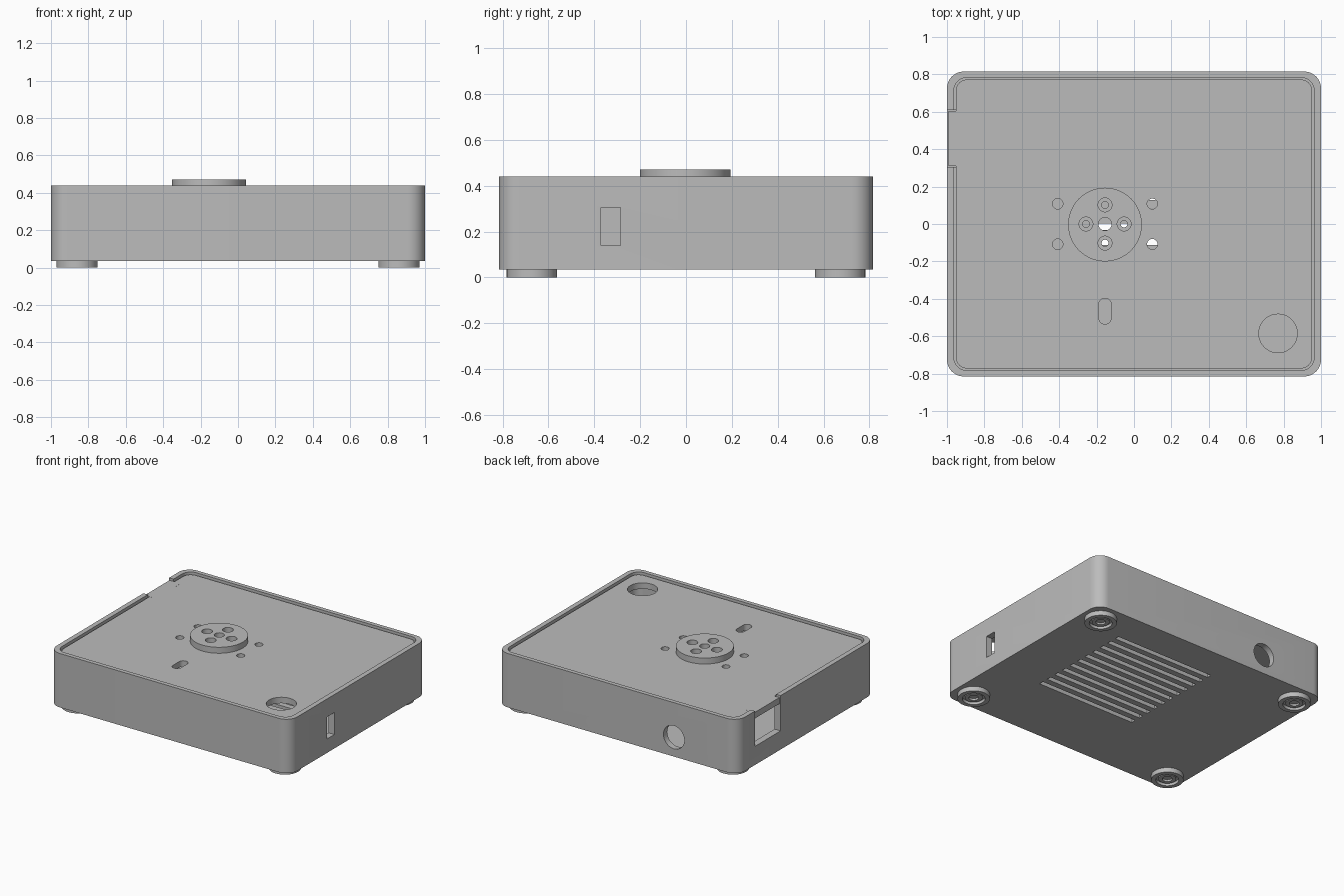
import bpy, bmesh, math
from mathutils import Matrix

if "Cube" in bpy.data.objects:
    bpy.data.objects.remove(bpy.data.objects["Cube"])

grey = bpy.data.materials.new("plain_grey")
grey.diffuse_color = (0.5, 0.5, 0.5, 1)
grey.use_nodes = True
grey.node_tree.nodes["Principled BSDF"].inputs["Base Color"].default_value = grey.diffuse_color


def prism(name, pts, z0, z1):
    """Extrude a closed counter-clockwise outline from z0 to z1."""
    bm = bmesh.new()
    lo = [bm.verts.new((x, y, z0)) for x, y in pts]
    hi = [bm.verts.new((x, y, z1)) for x, y in pts]
    n = len(pts)
    bm.faces.new(lo[::-1])
    bm.faces.new(hi)
    for i in range(n):
        j = (i + 1) % n
        bm.faces.new((lo[i], lo[j], hi[j], hi[i]))
    me = bpy.data.meshes.new(name)
    bm.to_mesh(me)
    bm.free()
    me.materials.append(grey)
    ob = bpy.data.objects.new(name, me)
    bpy.context.collection.objects.link(ob)
    return ob


def rounded(x0, x1, y0, y1, r, seg=10):
    pts = []
    for k, (cx, cy) in enumerate(((x1 - r, y1 - r), (x0 + r, y1 - r),
                                  (x0 + r, y0 + r), (x1 - r, y0 + r))):
        for i in range(seg + 1):
            a = math.pi / 2 * (k + i / seg)
            pts.append((cx + r * math.cos(a), cy + r * math.sin(a)))
    return pts


def circle(x, y, r, n=40):
    return [(x + r * math.cos(2 * math.pi * i / n), y + r * math.sin(2 * math.pi * i / n))
            for i in range(n)]


def rect(x0, x1, y0, y1):
    return [(x0, y0), (x1, y0), (x1, y1), (x0, y1)]


def boolean(ob, tools, op='DIFFERENCE'):
    """Apply each tool to ob in turn, then remove the tools."""
    for t in tools:
        m = ob.modifiers.new("cut", 'BOOLEAN')
        m.operation, m.object, m.solver = op, t, 'EXACT'
    bpy.context.view_layer.update()
    dg = bpy.context.evaluated_depsgraph_get()
    me = bpy.data.meshes.new_from_object(ob.evaluated_get(dg))
    ob.modifiers.clear()
    ob.data = me
    for t in tools:
        bpy.data.objects.remove(t)


def hole(pts, z0, z1):
    return prism("cutter", pts, z0, z1)


# Case: rounded tray with a step for the lid
case = prism("case", rounded(-1, 1, -0.815, 0.815, 0.09), 0.035, 0.44)
tools = [hole(rounded(-0.95, 0.95, -0.77, 0.77, 0.06), 0.075, 0.5),
         hole(rounded(-0.963, 0.963, -0.783, 0.783, 0.07), 0.385, 0.5),
         hole(rect(-1.1, -0.9, 0.305, 0.61), 0.175, 0.55),      # left window
         hole(rect(0.9, 1.1, -0.37, -0.285), 0.14, 0.305)]      # right slot
port = hole(circle(0, 0, 0.087), -0.1, 0.1)                      # round back port
port.data.transform(Matrix.Translation((-0.47, 0.815, 0.18)) @ Matrix.Rotation(math.pi / 2, 4, 'X'))
tools.append(port)
for k in range(11):                                              # floor vents
    y = 0.545 - 0.08 * k
    tools.append(hole(rect(-0.21, 0.61, y - 0.0175, y + 0.0175), 0, 0.1))
boolean(case, tools)

# Lid with a tab filling the top of the left window
DX = -0.155
lid = prism("lid", rounded(-0.953, 0.953, -0.773, 0.773, 0.062), 0.38, 0.425)
boolean(lid, [prism("tab", rect(-0.993, -0.9, 0.31, 0.605), 0.379, 0.4252)], 'UNION')
ring = [(DX + 0.102, 0), (DX - 0.102, 0), (DX, 0.102), (DX, -0.102)]
tools = [hole(circle(0.77, -0.585, 0.103), 0.3, 0.5),
         hole(rounded(DX - 0.033, DX + 0.033, -0.535, -0.397, 0.0329), 0.3, 0.5),
         hole(circle(DX, 0, 0.035), 0.3, 0.5)]
tools += [hole(circle(DX + sx * 0.253, sy * 0.108, 0.028), 0.3, 0.5)
          for sx in (-1, 1) for sy in (-1, 1)]
tools += [hole(circle(x, y, 0.018), 0.3, 0.5) for x, y in ring]
boolean(lid, tools)

# Raised mounting disc with counterbored holes
disc = prism("mounting_disc", circle(DX, -0.003, 0.197, 64), 0.425, 0.47)
boolean(disc, [hole(circle(DX, 0, 0.035), 0.3, 0.6)]
        + [hole(circle(x, y, 0.037), 0.435, 0.6) for x, y in ring]
        + [hole(circle(x, y, 0.018), 0.3, 0.6) for x, y in ring])

# Four ring feet, each with a raised ring inside
parts = [case, lid, disc]
for sx, sn in ((-1, "left"), (1, "right")):
    for sy, yn in ((-1, "front"), (1, "back")):
        x, y = sx * 0.86, sy * 0.672
        foot = prism(f"foot_{yn}_{sn}", circle(x, y, 0.11), 0, 0.036)
        boolean(foot, [hole(circle(x, y, 0.078), -0.1, 0.022)])
        inner = prism(f"foot_core_{yn}_{sn}", circle(x, y, 0.06), 0.008, 0.03)
        boolean(inner, [hole(circle(x, y, 0.034), -0.1, 0.022)])
        parts += [foot, inner]

# Smooth the round walls, keep the edges sharp
bpy.ops.object.select_all(action='DESELECT')
for ob in parts:
    ob.select_set(True)
bpy.context.view_layer.objects.active = case
bpy.ops.object.shade_smooth_by_angle(angle=math.radians(30))
